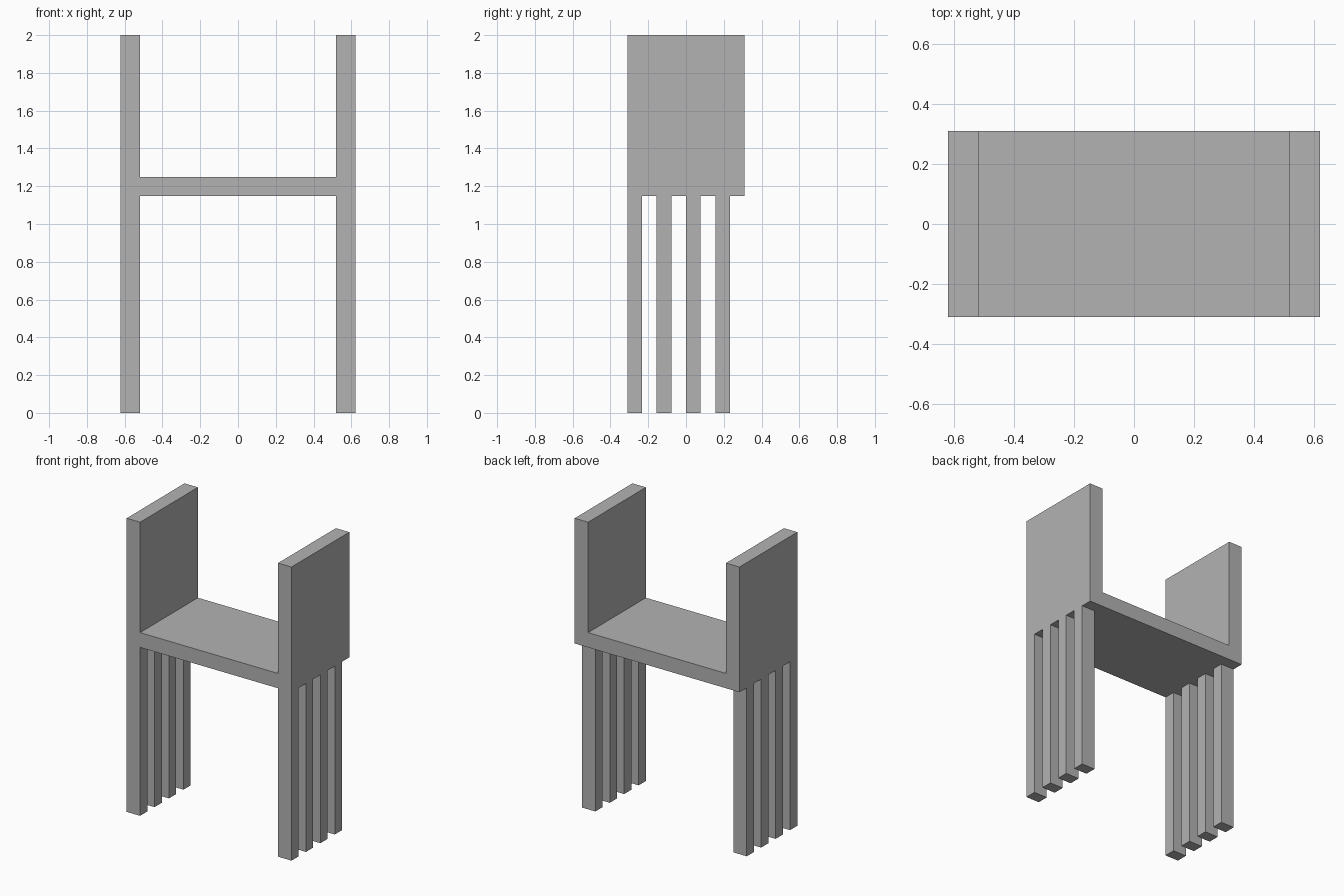
import bpy
import bmesh

if "Cube" in bpy.data.objects:
    bpy.data.objects.remove(bpy.data.objects["Cube"])

HX, HY = 0.621, 0.311          # half width and half depth
T = 0.101                      # panel and seat thickness
SEAT_LOW, SEAT_TOP, TOP = 1.147, 1.248, 2.0
LEG = 2 * HY / 8               # leg depth, equal to the gap between legs

grey = bpy.data.materials.new("plain grey")
grey.diffuse_color = (0.45, 0.45, 0.45, 1)
grey.use_nodes = True
grey.node_tree.nodes["Principled BSDF"].inputs["Base Color"].default_value = grey.diffuse_color


def finish(name, bm):
    bmesh.ops.recalc_face_normals(bm, faces=bm.faces)
    mesh = bpy.data.meshes.new(name)
    bm.to_mesh(mesh)
    bm.free()
    mesh.materials.append(grey)
    obj = bpy.data.objects.new(name, mesh)
    bpy.context.collection.objects.link(obj)
    return obj


# Seat with two upright side panels: one U profile extruded through the depth
profile = [(-HX, SEAT_LOW), (HX, SEAT_LOW), (HX, TOP), (HX - T, TOP),
           (HX - T, SEAT_TOP), (T - HX, SEAT_TOP), (T - HX, TOP), (-HX, TOP)]
bm = bmesh.new()
face = bm.faces.new([bm.verts.new((x, -HY, z)) for x, z in profile])
ext = bmesh.ops.extrude_face_region(bm, geom=[face])
bmesh.ops.translate(bm, vec=(0, 2 * HY, 0),
                    verts=[v for v in ext["geom"] if isinstance(v, bmesh.types.BMVert)])
if not any(f.normal.y < 0 and all(v.co.y < 0 for v in f.verts) for f in bm.faces):
    bm.normal_update()
finish("seat_and_side_panels", bm)


# Four slat legs under each side, starting at the front edge
def leg(name, x0, y0):
    bm = bmesh.new()
    bmesh.ops.create_cube(bm, size=1)
    for v in bm.verts:
        v.co.x = x0 + (v.co.x + 0.5) * T
        v.co.y = y0 + (v.co.y + 0.5) * LEG
        v.co.z = (v.co.z + 0.5) * SEAT_LOW
    finish(name, bm)


for side, x0 in (("left", -HX), ("right", HX - T)):
    for i in range(4):
        leg(f"{side}_leg_{i + 1}", x0, -HY + 2 * i * LEG)
